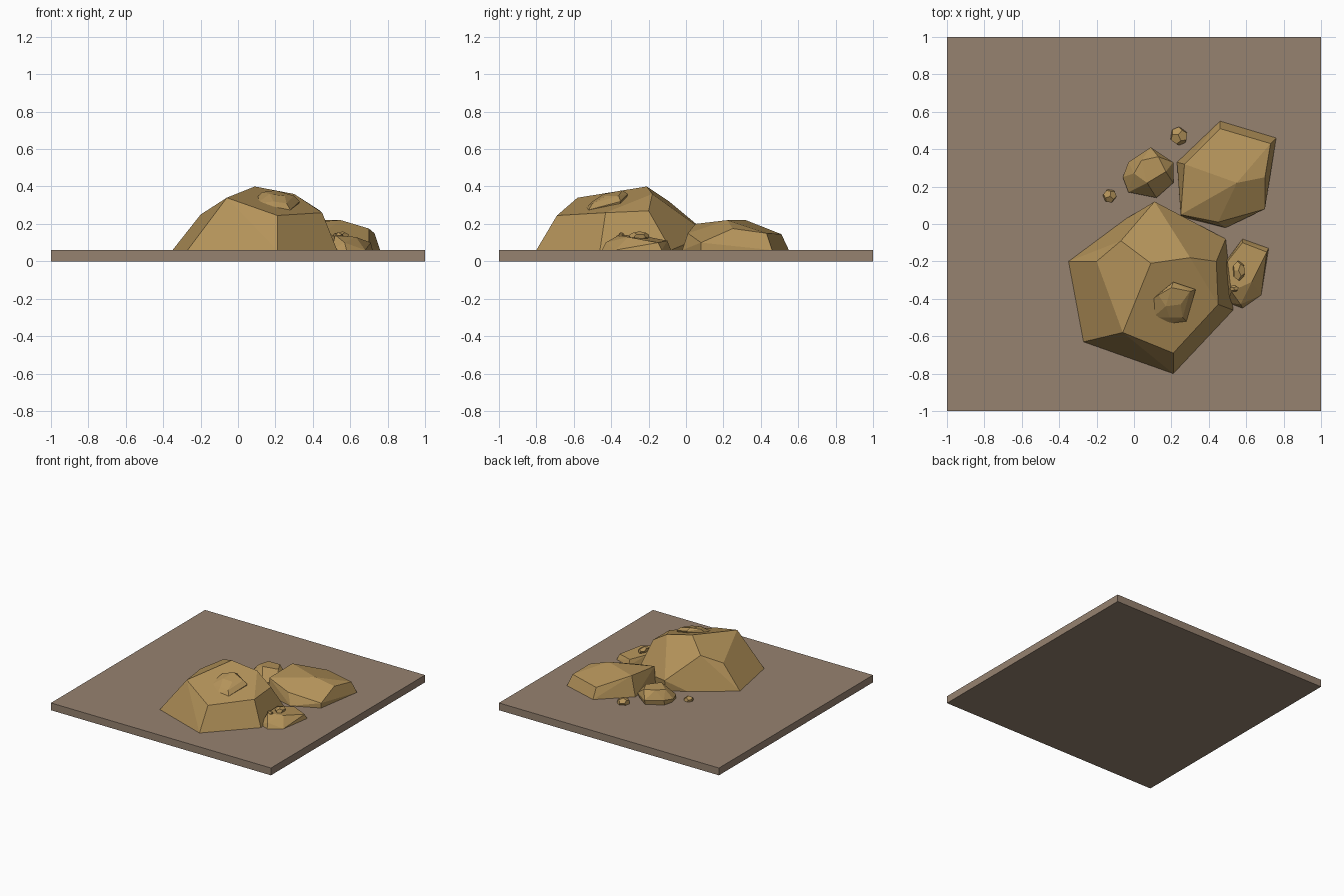
import bpy
import bmesh
import math
from itertools import product
from mathutils import Matrix, Vector

default_cube = bpy.data.objects.get("Cube")
if default_cube:
    bpy.data.objects.remove(default_cube, do_unlink=True)

GROUND_TOP = 0.06


def make_material(name, colour):
    material = bpy.data.materials.new(name)
    material.use_nodes = True
    material.diffuse_color = (*colour, 1)
    shader = material.node_tree.nodes["Principled BSDF"]
    shader.inputs["Base Color"].default_value = (*colour, 1)
    shader.inputs["Roughness"].default_value = 0.9
    return material


earth = make_material("earth brown", (0.305, 0.223, 0.162))
stone = make_material("sandy stone", (0.456, 0.292, 0.102))


def finish(name, bm, material):
    """Turn a bmesh into a flat shaded object."""
    bmesh.ops.recalc_face_normals(bm, faces=bm.faces)
    mesh = bpy.data.meshes.new(name)
    bm.to_mesh(mesh)
    bm.free()
    mesh.materials.append(material)
    part = bpy.data.objects.new(name, mesh)
    bpy.context.scene.collection.objects.link(part)


def hull_rock(name, points, flatness=7):
    """Wrap corner points in a faceted shell and merge nearly flat facets."""
    bm = bmesh.new()
    for point in points:
        bm.verts.new(point)
    bmesh.ops.convex_hull(bm, input=bm.verts[:])
    loose = [v for v in bm.verts if not v.link_faces]
    bmesh.ops.delete(bm, geom=loose, context="VERTS")
    bmesh.ops.dissolve_limit(bm, angle_limit=math.radians(flatness),
                             verts=bm.verts[:], edges=bm.edges[:])
    finish(name, bm, stone)


def boulder(name, base, crown):
    """Base corners sit on the ground, crown corners carry a height (in hundredths)."""
    corners = [Vector((x / 100, y / 100, GROUND_TOP)) for x, y in base]
    corners += [Vector(corner) / 100 for corner in crown]
    hull_rock(name, corners)


def pebble(name, centre, size, turn):
    """A squashed, turned twelve-sided stone."""
    golden = (1 + math.sqrt(5)) / 2
    corners = [Vector(c) for c in product((-1, 1), repeat=3)]
    for a, b in product((-1, 1), repeat=2):
        u, v = a / golden, b * golden
        corners += [Vector((0, u, v)), Vector((u, v, 0)), Vector((v, 0, u))]
    shape = Matrix.Rotation(turn, 3, "Z") @ Matrix.Rotation(turn / 2, 3, "X")
    scale = Matrix.Diagonal(Vector(size) / math.sqrt(3))
    hull_rock(name, [Vector(centre) + scale @ shape @ c for c in corners])


# Square ground slab
bm = bmesh.new()
bmesh.ops.create_cube(bm, size=1)
bmesh.ops.scale(bm, vec=(2, 2, GROUND_TOP), verts=bm.verts)
bmesh.ops.translate(bm, vec=(0, 0, GROUND_TOP / 2), verts=bm.verts)
finish("ground_slab", bm, earth)

# Tall main boulder
boulder("main_boulder",
        base=[(-35, -20), (-27, -63), (21, -80), (53, -46), (49, -8), (11, 11), (-4, 3)],
        crown=[(-20, -20, 25), (-6, -58, 34), (-7, -9, 32), (9, -21, 40), (30, -18, 36),
               (44, -20, 27), (21, -69, 24.5), (45, -43, 26), (11, 12, 14.5)])

# Low wide boulder behind it
boulder("back_boulder",
        base=[(23, 33), (46, 55), (76, 46), (70, 8), (49, -2), (25, 4)],
        crown=[(27, 32, 22), (46, 51, 14.5), (73, 43, 15), (70, 25, 17.5),
               (55, 22, 22), (45, 1, 15), (25, 5, 20), (70, 8, 10)])

# Small boulder beside the main one
boulder("side_boulder",
        base=[(58, -8), (72, -13), (68, -38), (58, -45), (50, -42), (49, -20)],
        crown=[(50, -20, 13), (58, -10, 11), (71, -15, 10), (63, -31, 13),
               (52, -36, 14), (57, -43, 10)])

# Round rock at the back
boulder("round_rock",
        base=[(-5, 25), (-3, 32), (9, 40), (20, 32), (20, 23), (12, 15), (-3, 17)],
        crown=[(-6, 25, 9), (-3, 33, 10), (9, 41, 10), (21, 33, 10), (21, 22, 9),
               (12, 14, 9), (-3, 17, 9), (4, 34, 17), (13, 36, 16), (17, 28, 16),
               (7, 22, 18), (0, 27, 16)])

# Stone resting on the sloping face of the main boulder
boulder("perched_stone",
        base=[(20, -42)],
        crown=[(10, -40, 34), (21, -31, 36), (33, -35, 32), (28, -52, 27.5),
               (19, -54, 28), (10, -50, 31), (13, -38, 37), (17, -44, 36),
               (25, -43, 35), (30, -36, 35), (20, -34, 38), (26, -50, 31), (19, -50, 32)])

# Loose pebbles
pebble("back_pebble", (0.24, 0.47, 0.07), (0.05, 0.05, 0.035), 0.4)
pebble("left_pebble", (-0.13, 0.15, 0.065), (0.038, 0.038, 0.03), 0.9)
pebble("upper_side_pebble", (0.56, -0.25, 0.135), (0.035, 0.055, 0.025), 0.6)
pebble("lower_side_pebble", (0.535, -0.345, 0.14), (0.026, 0.017, 0.015), 0.2)
